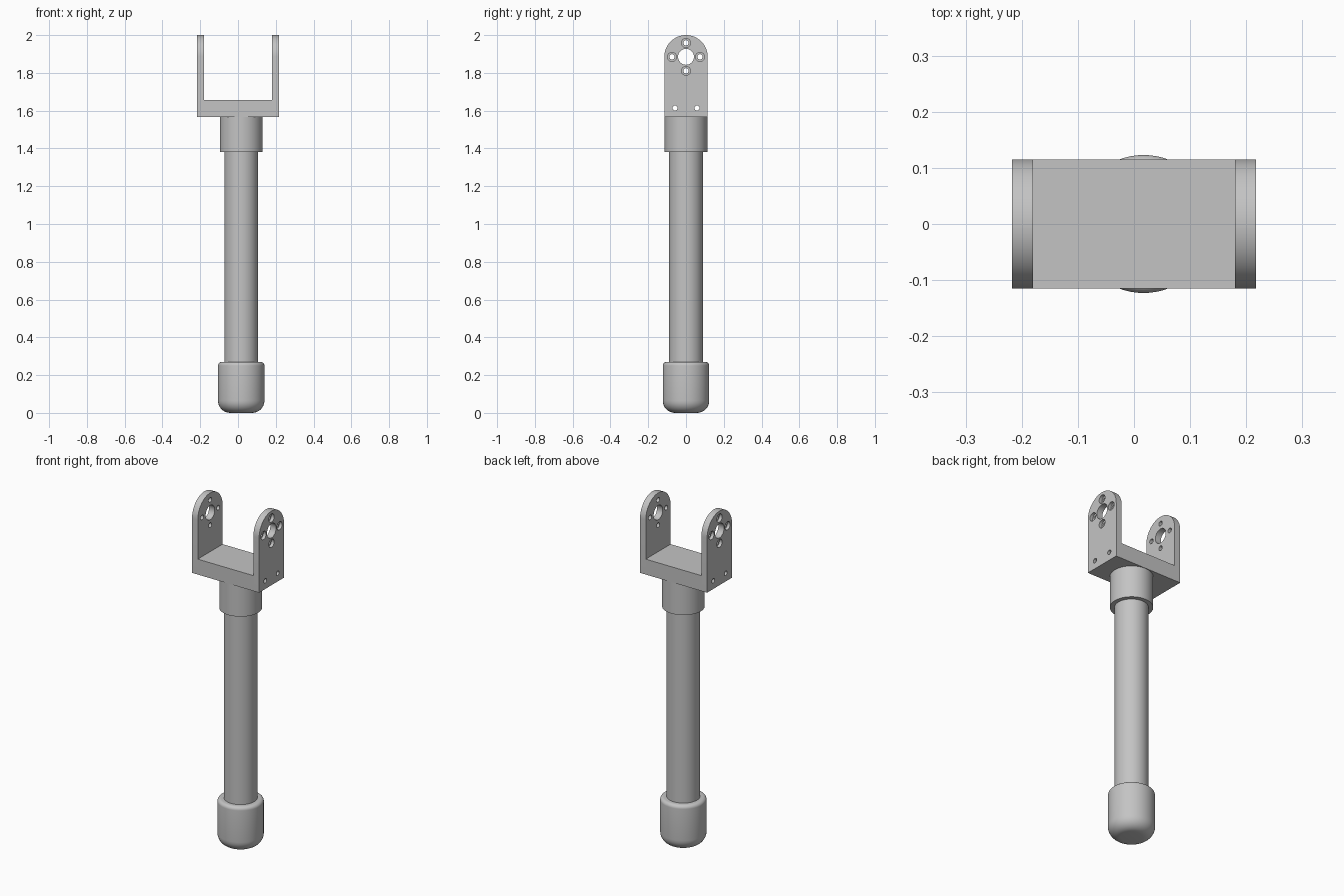
import bpy, bmesh
from math import sin, cos, pi, radians
from mathutils import Matrix, Vector

if "Cube" in bpy.data.objects:
    bpy.data.objects.remove(bpy.data.objects["Cube"], do_unlink=True)

grey = bpy.data.materials.new("plain grey")
grey.use_nodes = True
COLOUR = (0.55, 0.55, 0.55, 1)
grey.diffuse_color = COLOUR
grey.node_tree.nodes["Principled BSDF"].inputs["Base Color"].default_value = COLOUR

HALF_DEPTH = 0.115                    # fork half depth and plate top radius
OUTER, INNER = 0.217, 0.18            # plate faces along x
FORK_Z, BASE_TOP = 1.566, 1.656
AXLE_Z = 2 - HALF_DEPTH
SHAFT_X = 0.017                       # the shaft sits slightly off centre


def finish(name, bm, angle=35):
    bmesh.ops.recalc_face_normals(bm, faces=bm.faces)
    mesh = bpy.data.meshes.new(name)
    bm.to_mesh(mesh)
    bm.free()
    mesh.materials.append(grey)
    obj = bpy.data.objects.new(name, mesh)
    bpy.context.collection.objects.link(obj)
    smooth(obj, angle)
    return obj


def smooth(obj, angle=35):
    bpy.ops.object.select_all(action="DESELECT")
    obj.select_set(True)
    bpy.context.view_layer.objects.active = obj
    bpy.ops.object.shade_smooth_by_angle(angle=radians(angle))


def lathe(bm, profile, matrix, sides=48):
    """Closed solid of revolution from (radius, height) pairs."""
    rings = [[bm.verts.new(matrix @ Vector((r * cos(2 * pi * i / sides),
                                            r * sin(2 * pi * i / sides), h)))
              for i in range(sides)] for r, h in profile]
    for low, high in zip(rings, rings[1:]):
        for i in range(sides):
            j = (i + 1) % sides
            bm.faces.new((low[i], low[j], high[j], high[i]))
    bm.faces.new(rings[0][::-1])
    bm.faces.new(rings[-1])


def turned(name, profile):
    bm = bmesh.new()
    lathe(bm, profile, Matrix.Translation((SHAFT_X, 0, 0)), 64)
    return finish(name, bm)


def fillet(radius, z, size, start, steps=8):
    """Quarter-round corner points, from angle start over 90 degrees."""
    return [(radius - size + size * cos(start + pi / 2 * k / steps),
             z + size * sin(start + pi / 2 * k / steps)) for k in range(steps + 1)]


# Shaft, its collar and the rounded foot cap
turned("shaft_tube", [(0.089, 0.2), (0.089, 1.42)])
turned("collar", [(0.113, 1.381), (0.113, FORK_Z)])
turned("foot_cap", fillet(0.123, 0.065, 0.065, -pi / 2) + fillet(0.123, 0.25, 0.02, 0))


# Fork side plates with rounded tops
def side_plate(name, side):
    bm = bmesh.new()
    outline = [(-HALF_DEPTH, FORK_Z), (HALF_DEPTH, FORK_Z)]
    outline += [(HALF_DEPTH * cos(pi * k / 32), AXLE_Z + HALF_DEPTH * sin(pi * k / 32))
                for k in range(33)]
    face = bm.faces.new([bm.verts.new((side * INNER, y, z)) for y, z in outline])
    new = bmesh.ops.extrude_face_region(bm, geom=[face])["geom"]
    bmesh.ops.translate(bm, vec=(side * (OUTER - INNER), 0, 0),
                        verts=[v for v in new if isinstance(v, bmesh.types.BMVert)])
    return finish(name, bm)


plates = [side_plate("right_plate", -1), side_plate("left_plate", 1)]

# Fork base block between the plates
bm = bmesh.new()
bmesh.ops.create_cube(bm, size=1)
bmesh.ops.scale(bm, vec=(2 * INNER, 2 * HALF_DEPTH, BASE_TOP - FORK_Z), verts=bm.verts)
bmesh.ops.translate(bm, vec=(0, 0, (FORK_Z + BASE_TOP) / 2), verts=bm.verts)
base = finish("fork_base", bm)

# Hole cutters: axle bore, counterbored bolt circle, cross holes through the base
bm = bmesh.new()


def along_x(y, z, side=1):
    return Matrix.Translation((0, y, z)) @ Matrix.Rotation(side * pi / 2, 4, "Y")


lathe(bm, [(0.042, -0.3), (0.042, 0.3)], along_x(0, AXLE_Z))
for side in (-1, 1):
    for k in range(4):
        y, z = 0.074 * cos(k * pi / 2), 0.074 * sin(k * pi / 2)
        step = OUTER - 0.018
        lathe(bm, [(0.014, 0.1), (0.014, step), (0.024, step), (0.024, 0.3)],
              along_x(y, AXLE_Z + z, side), 24)
    lathe(bm, [(0.013, -0.3), (0.013, 0.3)], along_x(side * 0.058, 1.614), 24)
cutter = finish("hole_cutter", bm)
cutter.hide_render = True

for obj in plates + [base]:
    cut = obj.modifiers.new("holes", "BOOLEAN")
    cut.operation = "DIFFERENCE"
    cut.solver = "EXACT"
    cut.object = cutter
    bpy.ops.object.select_all(action="DESELECT")
    obj.select_set(True)
    bpy.context.view_layer.objects.active = obj
    bpy.ops.object.modifier_apply(modifier=cut.name)
    smooth(obj)
bpy.data.objects.remove(cutter, do_unlink=True)
